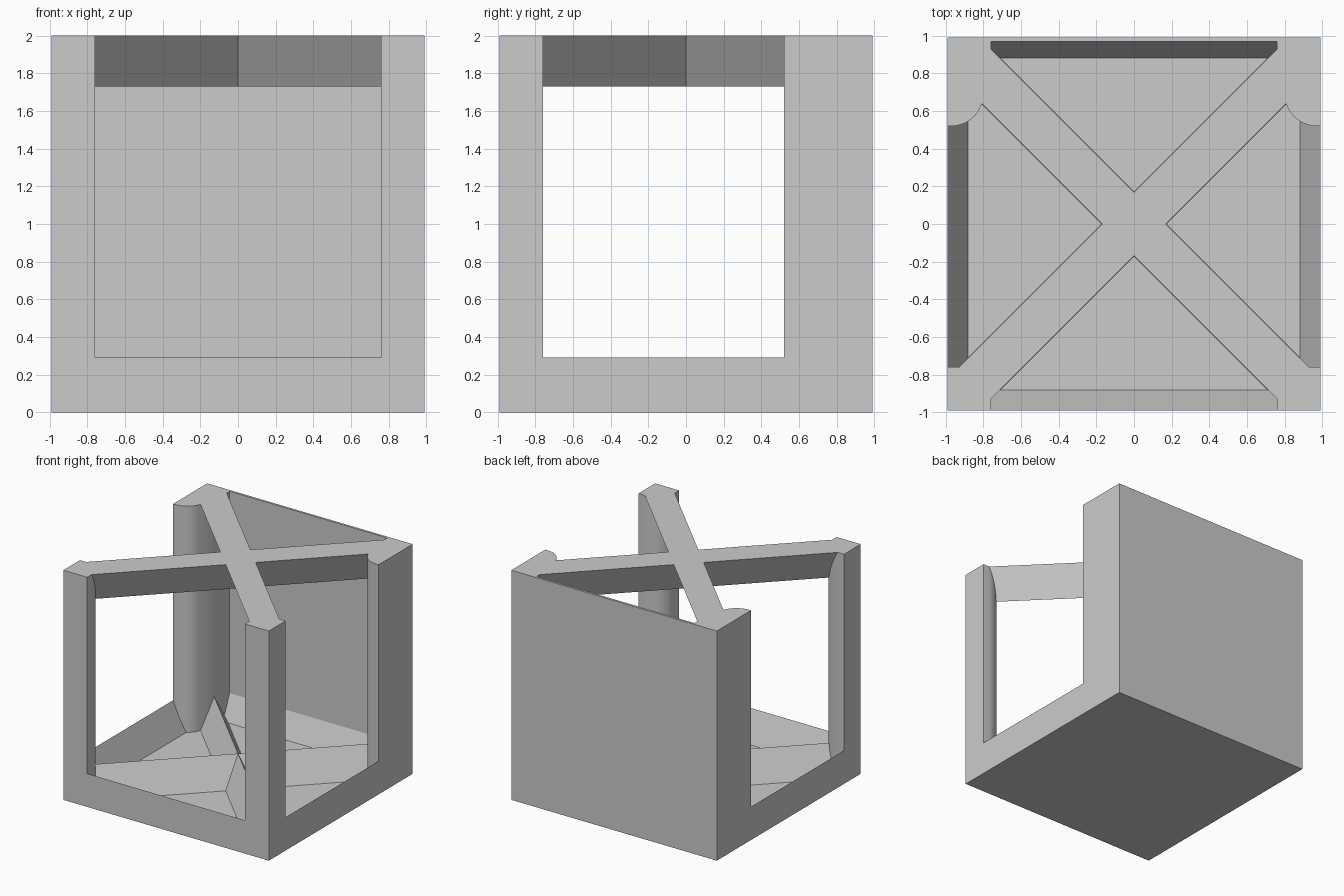
import bpy, bmesh, math
from mathutils import Matrix

cube = bpy.data.objects.get("Cube")
if cube:
    bpy.data.objects.remove(cube, do_unlink=True)

HALF = 0.99      # half width of the body
TOP = 2.0        # overall height
RIM = 0.29       # height of the sill and floor ridges
FLOOR = 0.03     # bottom of the floor pockets
WALL_Y = 0.97    # inner face of the back wall
BEAM_HALF = 0.12
BEAM_LOW = 1.73

grey = bpy.data.materials.new("plain_grey")
grey.use_nodes = True
colour = (0.6, 0.6, 0.6, 1)
grey.diffuse_color = colour
grey.node_tree.nodes["Principled BSDF"].inputs["Base Color"].default_value = colour


def finish(name, bm, smooth=False):
    bmesh.ops.remove_doubles(bm, verts=bm.verts, dist=0.0005)
    bmesh.ops.recalc_face_normals(bm, faces=bm.faces)
    mesh = bpy.data.meshes.new(name)
    bm.to_mesh(mesh)
    bm.free()
    mesh.materials.append(grey)
    obj = bpy.data.objects.new(name, mesh)
    bpy.context.collection.objects.link(obj)
    if smooth:
        bpy.ops.object.select_all(action='DESELECT')
        obj.select_set(True)
        bpy.context.view_layer.objects.active = obj
        bpy.ops.object.shade_smooth_by_angle(angle=math.radians(35))
    return obj


def prism(name, outline, depth, smooth=False):
    """Extrude a closed 3D outline along a vector."""
    bm = bmesh.new()
    face = bm.faces.new([bm.verts.new(p) for p in outline])
    new = bmesh.ops.extrude_face_region(bm, geom=[face], use_keep_orig=True)["geom"]
    bmesh.ops.translate(bm, vec=depth, verts=[g for g in new if isinstance(g, bmesh.types.BMVert)])
    return finish(name, bm, smooth)


def arc(cx, cy, r, start, end, steps=10):
    angles = [math.radians(start + (end - start) * i / steps) for i in range(steps + 1)]
    return [(cx + r * math.cos(a), cy + r * math.sin(a)) for a in angles]


# Base tray: four sloped pockets separated by diagonal ridges
bm = bmesh.new()
for turn in range(4):
    rot = Matrix.Rotation(turn * math.pi / 2, 3, 'Z')

    def quad(*points):
        bm.faces.new([bm.verts.new(rot @ Matrix.Translation(p).to_translation()) for p in points])

    a, b, c = (-HALF, -HALF, RIM), (HALF, -HALF, RIM), (0, 0, RIM)
    a2, b2, c2 = (-0.71, -0.88, FLOOR), (0.71, -0.88, FLOOR), (0, -0.17, FLOOR)
    a0, b0 = (-HALF, -HALF, 0), (HALF, -HALF, 0)
    quad(a, b, b2, a2)
    quad(b, c, c2, b2)
    quad(c, a, a2, c2)
    quad(a2, b2, c2)
    quad(a0, b0, b, a)
    quad(a0, b0, (0, 0, 0))
finish("base_tray", bm)

# Back wall
prism("back_wall",
      [(-HALF, WALL_Y, 0), (HALF, WALL_Y, 0), (HALF, HALF, 0), (-HALF, HALF, 0)], (0, 0, TOP))

# Corner posts with rounded inner sides
front = [(HALF, -HALF), (HALF, -0.76)] + arc(0.93, -0.93, 0.17, 90, 180) + [(0.76, -HALF)]
back = [(HALF, HALF), (HALF, 0.52)] + arc(0.97, 0.69, 0.17, 270, 205, 8) \
    + [(0.77, 0.74), (0.76, 0.8), (0.76, HALF)]
for side, label in ((1, "left"), (-1, "right")):
    for name, outline in (("front", front), ("back", back)):
        prism(f"{name}_{label}_post", [(side * x, y, FLOOR) for x, y in outline],
              (0, 0, TOP - FLOOR), smooth=True)

# Crossed top beams with a V-shaped section
s = math.sqrt(0.5)
for side, label in ((1, "first"), (-1, "second")):
    section = [(-BEAM_HALF, TOP), (BEAM_HALF, TOP), (0, BEAM_LOW)]
    prism(f"{label}_top_beam",
          [(side * (-0.9 + w * s), -0.9 - w * s, z) for w, z in section], (side * 1.8, 1.8, 0))
